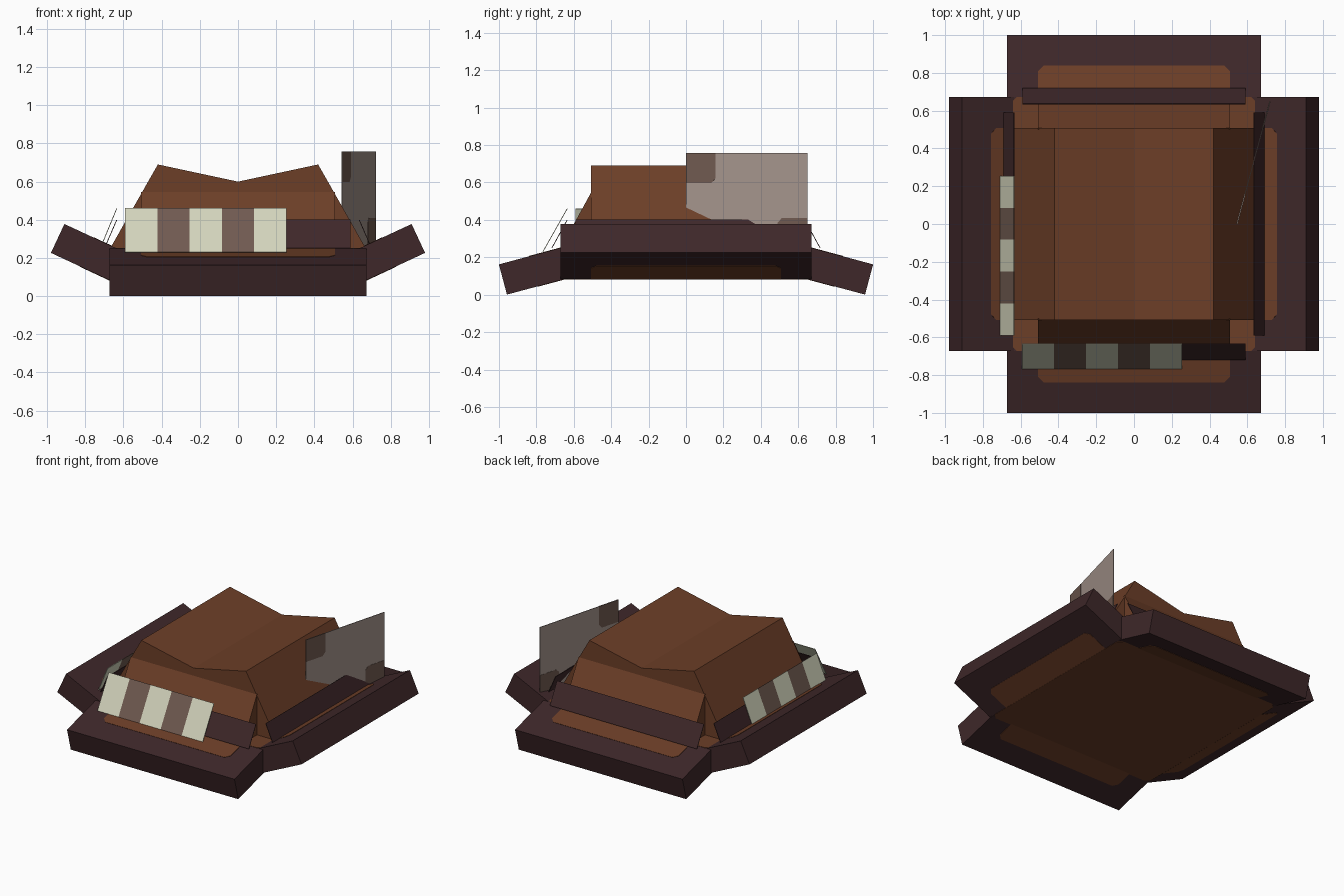
import bpy
from math import sin, cos, radians
from mathutils import Matrix, Vector

if "Cube" in bpy.data.objects:
    bpy.data.objects.remove(bpy.data.objects["Cube"])


def material(name, rgb):
    color = [(c / 255 / 12.92 if c < 11 else ((c / 255 + 0.055) / 1.055) ** 2.4) for c in rgb] + [1]
    mat = bpy.data.materials.new(name)
    mat.use_nodes = True
    mat.diffuse_color = color
    mat.node_tree.nodes["Principled BSDF"].inputs["Base Color"].default_value = color
    return mat


LEATHER = material("brown leather", (108, 62, 39))
TRIM = material("dark trim", (62, 39, 41))
CREAM = material("cream", (210, 211, 187))
MAUVE = material("dull mauve", (112, 90, 80))
CARD = material("pale card", (164, 148, 140))


def solid(name, outline, offset, mat, turn=0):
    """Sweep a planar outline along an offset vector, then turn it about z."""
    n = len(outline)
    rot = Matrix.Rotation(radians(turn), 3, "Z")
    base = [Vector(p) for p in outline]
    verts = [rot @ p for p in base] + [rot @ (p + Vector(offset)) for p in base]
    faces = [list(range(n))[::-1], list(range(n, 2 * n))]
    faces += [[i, (i + 1) % n, n + (i + 1) % n, n + i] for i in range(n)]
    mesh = bpy.data.meshes.new(name)
    mesh.from_pydata(verts, [], faces)
    mesh.materials.append(mat)
    obj = bpy.data.objects.new(name, mesh)
    bpy.context.collection.objects.link(obj)
    # consistent outward normals
    import bmesh
    bm = bmesh.new()
    bm.from_mesh(mesh)
    bmesh.ops.recalc_face_normals(bm, faces=bm.faces)
    bm.to_mesh(mesh)
    bm.free()
    return obj


def sheet(name, outline, mat, turn=0, thick=0.004):
    """Thin plate centred on a planar outline."""
    pts = [Vector(p) for p in outline]
    normal = (pts[1] - pts[0]).cross(pts[2] - pts[1]).normalized() * thick
    return solid(name, [p - normal / 2 for p in pts], normal, mat, turn)


BASE, TOP, HALF = 0.083, 0.25, 0.672
THICK, LENGTH = TOP - BASE, 0.34

# Central brim slab with its leather lining
solid("brim_center", [(-HALF, -HALF, BASE), (HALF, -HALF, BASE), (HALF, HALF, BASE), (-HALF, HALF, BASE)],
      (0, 0, THICK), TRIM)
k = HALF - 0.05
octagon = [(-k, -HALF), (k, -HALF), (HALF, -k), (HALF, k), (k, HALF), (-k, HALF), (-HALF, k), (-HALF, -k)]
for label, z in (("upper", TOP), ("lower", BASE)):
    sheet(f"brim_lining_{label}", [(x, y, z) for x, y in octagon], LEATHER)


def brim_flap(side, turn, tilt, raised):
    """Tilted brim flap with a leather patch on its inner half, above and below."""
    along = Vector((0, -cos(radians(tilt)), sin(radians(tilt))))
    up = Vector((0, sin(radians(tilt)), cos(radians(tilt))))
    if raised:
        low = Vector((0, -HALF, BASE))
    else:
        low = Vector((0, -HALF, TOP)) - up * THICK
    high = low + up * THICK
    left = Vector((-HALF, 0, 0))
    outline = [p + left for p in (low, low + along * LENGTH, high + along * LENGTH, high)]
    solid(f"brim_{side}", outline, -2 * left, TRIM, turn)
    w, d, c = 0.508, 0.172, 0.03
    patch = [(-w, 0), (w, 0), (w, d - c), (w - c, d), (c - w, d), (-w, d - c)]
    for label, origin in (("upper", high), ("lower", low)):
        sheet(f"brim_patch_{side}_{label}",
              [origin + along * v + Vector((u, 0, 0)) for u, v in patch], LEATHER, turn)


for side, turn, tilt, raised in (("front", 0, -15, False), ("back", 180, -15, False),
                                 ("left", 90, 25, True), ("right", -90, 25, True)):
    brim_flap(side, turn, tilt, raised)

# Creased crown with sloping panels in front and behind
crown = [(-0.67, 0.25), (0.67, 0.25), (0.42, 0.69), (0, 0.6), (-0.42, 0.69)]
solid("crown", [(x, -0.508, z) for x, z in crown], (0, 1.016, 0), LEATHER)
for side, turn in (("front", 0), ("back", 180)):
    wedge = [(-0.508, -0.5, 0.25), (-0.508, -0.67, 0.25), (-0.508, -0.508, 0.545), (-0.508, -0.5, 0.545)]
    solid(f"crown_panel_{side}", wedge, (1.016, 0, 0), LEATHER, turn)


def strip(name, t0, t1, lower, upper, mat, turn):
    """Leaning strip between two (reach, height) lines."""
    sheet(name, [(t0, -lower[0], lower[1]), (t1, -lower[0], lower[1]),
                 (t1, -upper[0], upper[1]), (t0, -upper[0], upper[1])], mat, turn)


# Hat band on all four sides
for side, turn, reach in (("front", 0, 0.717), ("back", 180, 0.717), ("left", 90, 0.7), ("right", -90, 0.7)):
    strip(f"band_{side}", -0.59, 0.59, (reach, 0.25), (0.635, 0.4), TRIM, turn)

# Chequered strips on the front and right of the band
for side, turn, start, reach in (("front", 0, -0.592, 0.765), ("right", -90, -0.255, 0.73)):
    for i in range(5):
        t = start + i * 0.169
        strip(f"check_{side}_{i + 1}", t, t + 0.169, (reach, 0.23), (0.635, 0.46),
              MAUVE if i % 2 else CREAM, turn)

# Card tucked in the left band, with two darker corners
START, RUN = Vector((0.545, 0, 0.25)), Vector((0.175, 0.65, 0))


def on_card(points):
    return [START + RUN * u + Vector((0, 0, v)) for u, v in points]


sheet("card", on_card([(0, 0), (1, 0), (1, 0.508), (0, 0.508)]), CARD)
corner = [(0, 0), (0.245, 0), (0.245, 0.135), (0.21, 0.16), (0, 0.16)]
sheet("card_corner_lower", on_card([(1 - u, v) for u, v in corner]), MAUVE, thick=0.007)
sheet("card_corner_upper", on_card([(u, 0.508 - v) for u, v in corner]), MAUVE, thick=0.007)
